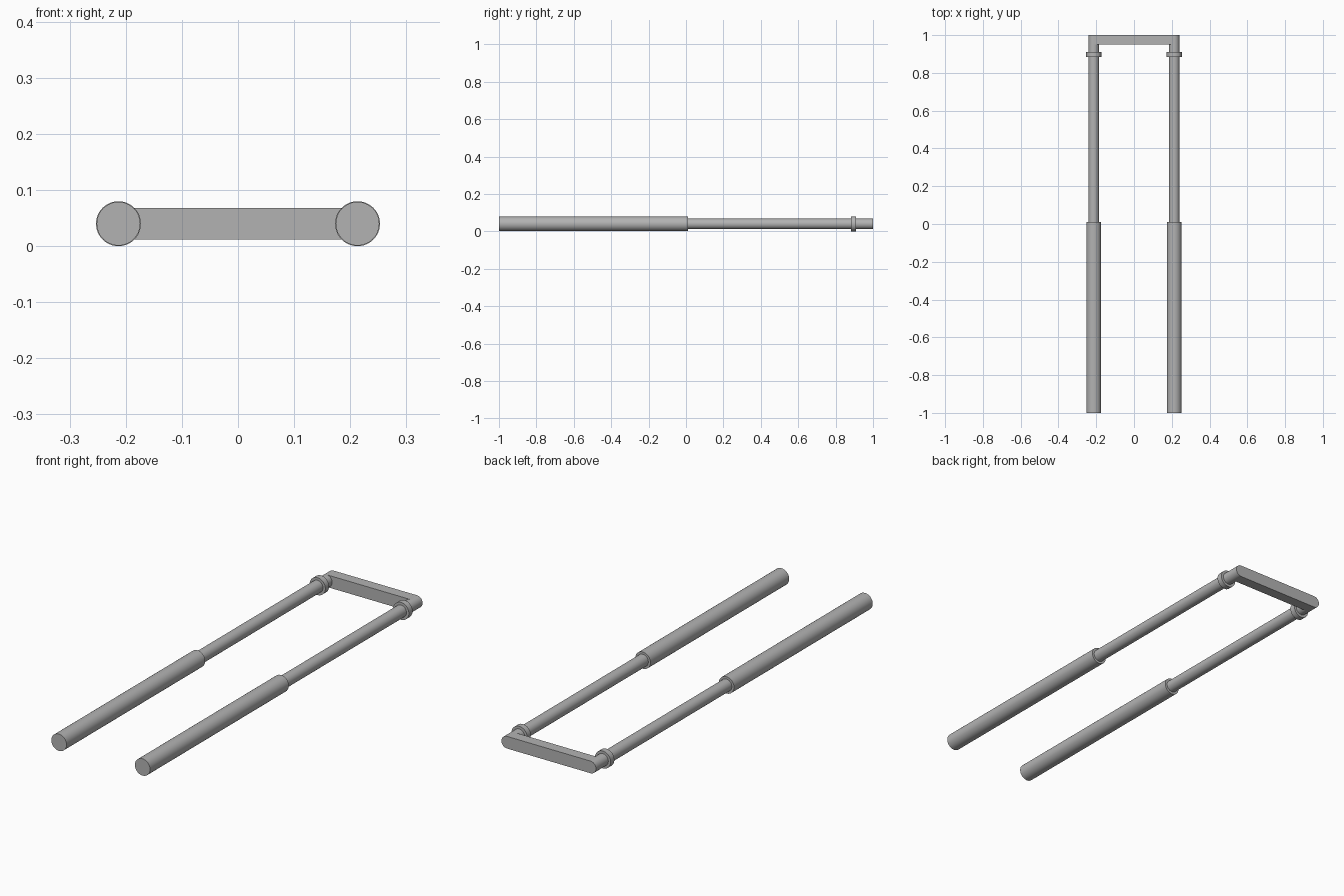
import bpy
import math

cube = bpy.data.objects.get("Cube")
if cube:
    bpy.data.objects.remove(cube, do_unlink=True)

SPREAD = 0.213   # sideways offset of each handle
AXIS_Z = 0.04    # height of the tube axes
TUBE_R = 0.028

grey = bpy.data.materials.new("satin grey")
grey.use_nodes = True
colour = (0.45, 0.45, 0.45, 1)
grey.diffuse_color = colour
grey.node_tree.nodes["Principled BSDF"].inputs["Base Color"].default_value = colour


def rod(name, x, radius, y0, y1):
    """Capped round rod running along y."""
    bpy.ops.mesh.primitive_cylinder_add(
        vertices=48, radius=radius, depth=y1 - y0,
        location=(x, (y0 + y1) / 2, AXIS_Z), rotation=(math.pi / 2, 0, 0))
    obj = bpy.context.object
    obj.name = name
    obj.data.materials.append(grey)
    bpy.ops.object.shade_smooth_by_angle(angle=math.radians(30))
    return obj


# Two matching handles: thick grip, thin tube and collar
for side, sign in (("left", 1), ("right", -1)):
    x = sign * SPREAD
    rod(side + "_grip", x, 0.0388, -1, 0.01)
    rod(side + "_tube", x, TUBE_R, 0, 1)
    rod(side + "_collar", x, 0.04, 0.883, 0.91)

# Flat crossbar joining the tube ends, flush with their rounded outer sides
bpy.ops.mesh.primitive_cube_add(size=1, location=(0, 0.975, AXIS_Z))
bar = bpy.context.object
bar.name = "crossbar"
bar.scale = (2 * SPREAD, 0.05, 2 * TUBE_R)
bpy.ops.object.transform_apply(location=False, rotation=False, scale=True)
bar.data.materials.append(grey)
